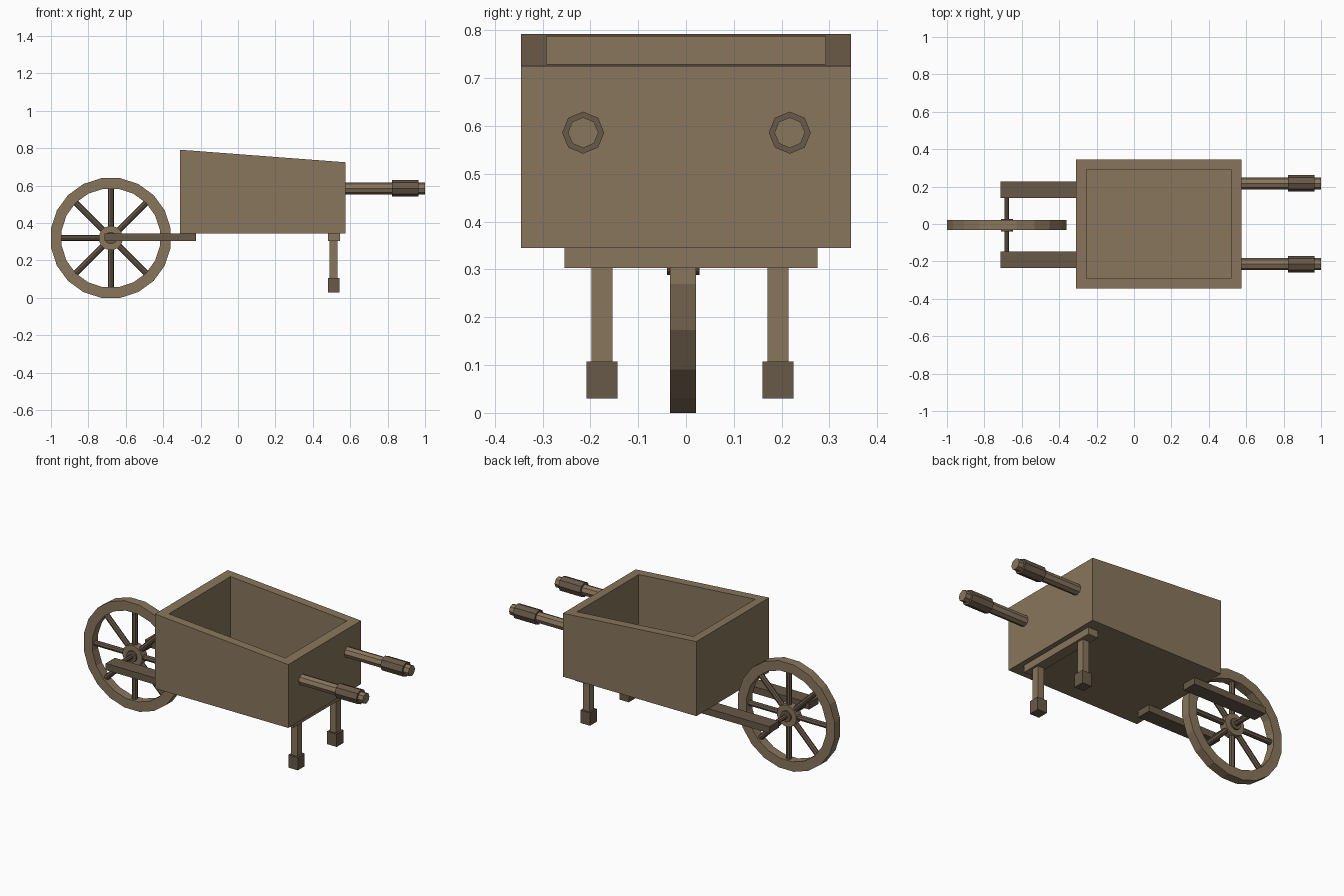
import bpy, bmesh
from math import pi, cos, sin
from mathutils import Matrix, Vector

if "Cube" in bpy.data.objects:
    bpy.data.objects.remove(bpy.data.objects["Cube"])


def material(name, color):
    m = bpy.data.materials.new(name)
    m.diffuse_color = (*color, 1)
    m.use_nodes = True
    m.node_tree.nodes["Principled BSDF"].inputs["Base Color"].default_value = m.diffuse_color
    return m


WOOD = material("wood", (0.25, 0.18, 0.11))
DARK = material("dark_wood", (0.14, 0.10, 0.065))


def finish(name, bm, mat):
    bmesh.ops.recalc_face_normals(bm, faces=bm.faces)
    me = bpy.data.meshes.new(name)
    bm.to_mesh(me)
    bm.free()
    me.materials.append(mat)
    ob = bpy.data.objects.new(name, me)
    bpy.context.collection.objects.link(ob)
    return ob


def box(name, x, y, z, mat):
    bm = bmesh.new()
    bmesh.ops.create_cube(bm, size=1)
    for v in bm.verts:
        v.co = [(a + b) / 2 + c * (b - a) for (a, b), c in zip((x, y, z), v.co)]
    return finish(name, bm, mat)


def add_rod(bm, a, b, r, sides=8):
    a, b = Vector(a), Vector(b)
    d = b - a
    mtx = Matrix.Translation((a + b) / 2) @ d.to_track_quat('Z', 'Y').to_matrix().to_4x4()
    bmesh.ops.create_cone(bm, cap_ends=True, segments=sides, radius1=r, radius2=r,
                          depth=d.length, matrix=mtx)


def rod(name, a, b, r, mat, sides=8):
    bm = bmesh.new()
    add_rod(bm, a, b, r, sides)
    return finish(name, bm, mat)


def ring(name, centre, r_out, r_in, y0, y1, sides, mat):
    """Square-section ring around the y axis."""
    bm = bmesh.new()
    loops = []
    for i in range(sides):
        t = 2 * pi * (i + 0.5) / sides
        loops.append([bm.verts.new((centre[0] + r * cos(t), y, centre[1] + r * sin(t)))
                      for r, y in ((r_out, y0), (r_out, y1), (r_in, y1), (r_in, y0))])
    for i in range(sides):
        p, q = loops[i], loops[(i + 1) % sides]
        for k in range(4):
            n = (k + 1) % 4
            bm.faces.new((p[k], p[n], q[n], q[k]))
    return finish(name, bm, mat)


# Tray: open box with a sloping rim
def rim_z(x):
    return 0.792 + (x + 0.31) * (0.725 - 0.792) / 0.885


bm = bmesh.new()


def rect(x0, x1, y, z=None):
    return [bm.verts.new((px, py, rim_z(px) if z is None else z))
            for px, py in ((x0, -y), (x1, -y), (x1, y), (x0, y))]


levels = [rect(-0.31, 0.575, 0.345, 0.345), rect(-0.31, 0.575, 0.345),
          rect(-0.254, 0.518, 0.292), rect(-0.254, 0.518, 0.292, 0.388)]
for lo, hi in zip(levels, levels[1:]):
    for k in range(4):
        n = (k + 1) % 4
        bm.faces.new((lo[k], lo[n], hi[n], hi[k]))
bm.faces.new(levels[0])
bm.faces.new(levels[-1])
finish("tray", bm, WOOD)

# Wheel: rim, hub, spokes
WX, WZ, WY = -0.68, 0.32, -0.006
ring("wheel_rim", (WX, WZ), 0.324, 0.266, WY - 0.027, WY + 0.027, 20, WOOD)
ring("wheel_hub", (WX, WZ), 0.065, 0.026, WY - 0.024, WY + 0.024, 16, WOOD)
ring("hub_collar", (WX, WZ), 0.033, 0.012, WY - 0.034, WY + 0.034, 12, DARK)
bm = bmesh.new()
for i in range(8):
    t = i * pi / 4
    d = Vector((cos(t), 0, sin(t)))
    c = Vector((WX, WY, WZ))
    add_rod(bm, c + d * 0.055, c + d * 0.275, 0.016)
finish("spokes", bm, DARK)
rod("axle", (WX, -0.17, WZ), (WX, 0.165, WZ), 0.013, DARK)

# Leg cross bar
box("leg_crossbar", (0.48, 0.545), (-0.254, 0.275), (0.303, 0.345), WOOD)

# Paired parts: fork arms, handles, grips, legs, feet
for side, s in (("right", -1), ("left", 1)):
    ya = -0.003 + s * 0.187
    box(f"{side}_fork_arm", (-0.714, -0.225), (ya - 0.044, ya + 0.044), (0.305, 0.345), DARK)
    yh = 0.001 + s * 0.216
    rod(f"{side}_handle", (0.555, yh, 0.586), (1.0, yh, 0.586), 0.032, WOOD)
    rod(f"{side}_grip", (0.823, yh, 0.586), (0.966, yh, 0.586), 0.044, DARK)
    yl = 0.008 + s * 0.184
    box(f"{side}_leg", (0.49, 0.532), (yl - 0.022, yl + 0.022), (0.06, 0.31), WOOD)
    box(f"{side}_foot", (0.48, 0.543), (yl - 0.0325, yl + 0.0325), (0.03, 0.107), DARK)
